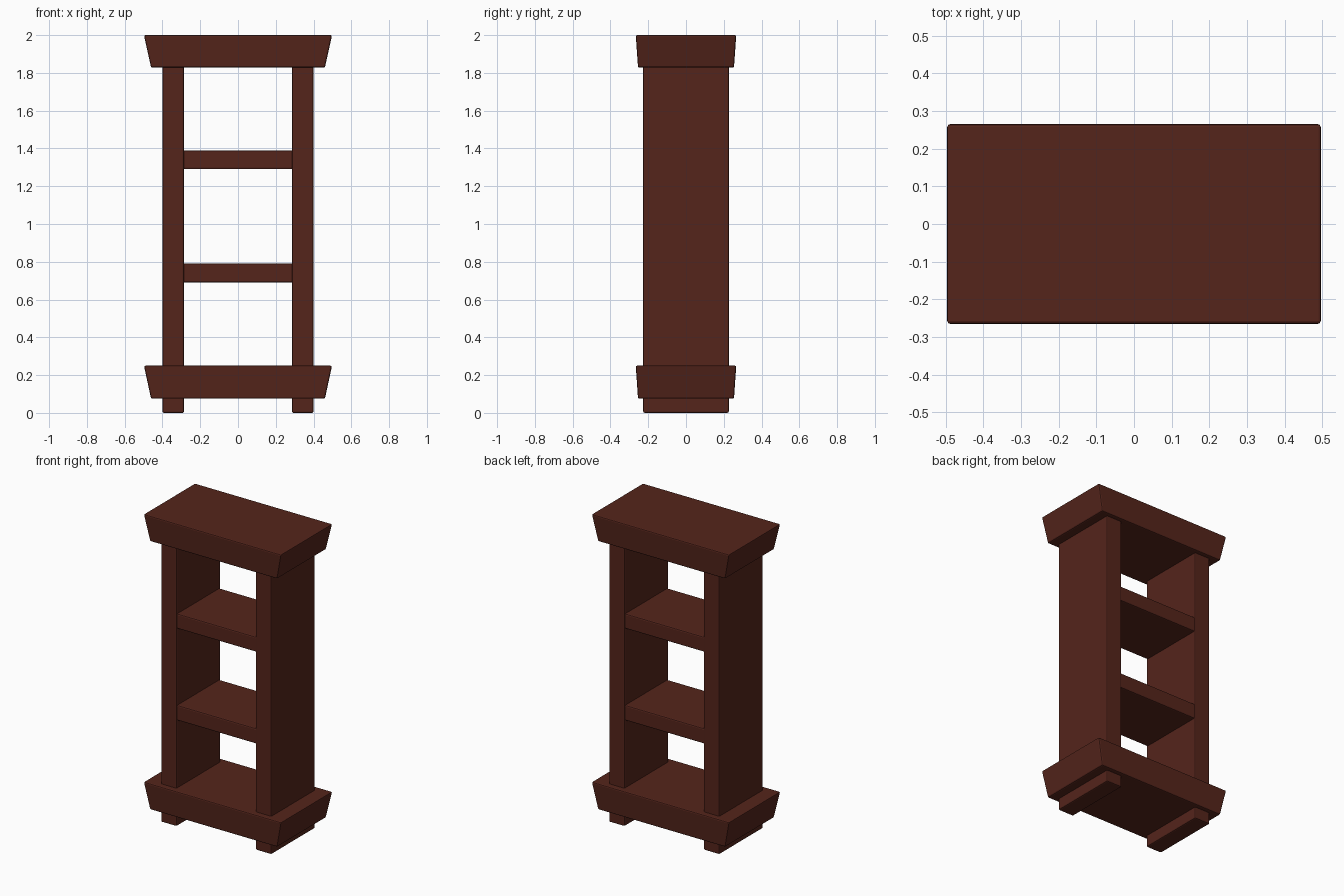
import bpy, bmesh

if "Cube" in bpy.data.objects:
    bpy.data.objects.remove(bpy.data.objects["Cube"])

wood = bpy.data.materials.new("dark_red_wood")
wood.diffuse_color = (0.09, 0.018, 0.011, 1)
wood.use_nodes = True
wood.node_tree.nodes["Principled BSDF"].inputs["Base Color"].default_value = wood.diffuse_color


def block(name, x, z0, z1, bottom, top, bevel=0.008):
    """Box between z0 and z1 with (half x, half y) sizes at bottom and top."""
    bm = bmesh.new()
    bmesh.ops.create_cube(bm, size=2)
    for v in bm.verts:
        sx, sy = top if v.co.z > 0 else bottom
        v.co = (x + v.co.x * sx, v.co.y * sy, z1 if v.co.z > 0 else z0)
    mesh = bpy.data.meshes.new(name)
    bm.to_mesh(mesh)
    bm.free()
    mesh.materials.append(wood)
    obj = bpy.data.objects.new(name, mesh)
    bpy.context.collection.objects.link(obj)
    mod = obj.modifiers.new("soft_edges", 'BEVEL')
    mod.width = bevel
    mod.segments = 2
    mod.limit_method = 'NONE'
    return obj


# Flared base and crown slabs
for name, z0, z1 in (("base_slab", 0.075, 0.25), ("crown_slab", 1.828, 2.0)):
    block(name, 0, z0, z1, (0.46, 0.254), (0.498, 0.266))

# Side uprights, running through the base to form the feet
for name, side in (("left_upright", -1), ("right_upright", 1)):
    block(name, side * 0.343, 0, 1.85, (0.057, 0.227), (0.057, 0.227))

# Shelves between the uprights
for name, z0, z1 in (("lower_shelf", 0.69, 0.79), ("upper_shelf", 1.29, 1.388)):
    block(name, 0, z0, z1, (0.297, 0.22), (0.297, 0.22))
